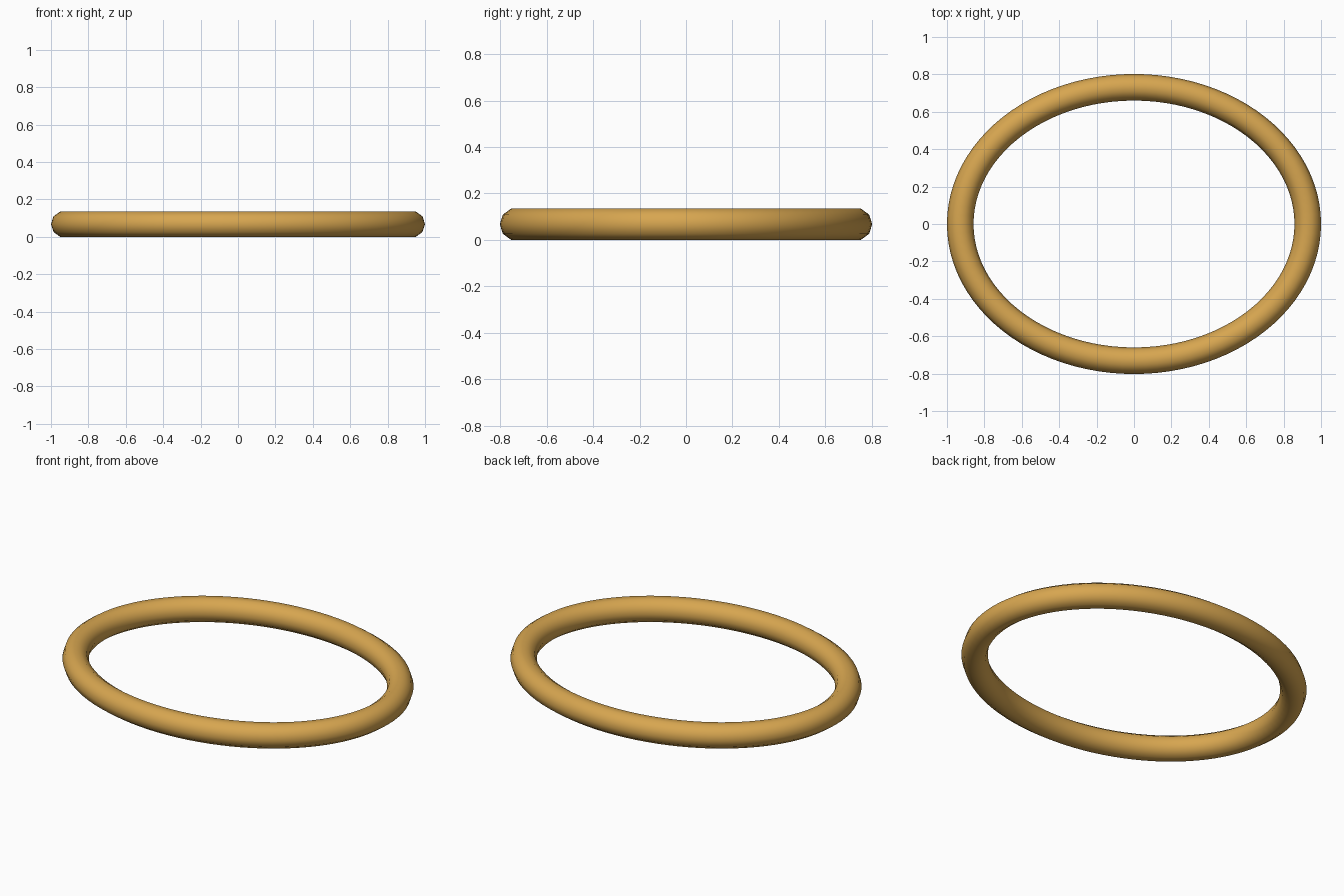
import bpy, bmesh
from math import sin, cos, pi, hypot

if "Cube" in bpy.data.objects:
    bpy.data.objects.remove(bpy.data.objects["Cube"])

A, B = 0.929, 0.731     # centre line half-axes
R, SIDES, STEPS = 0.071, 10, 96
H = R * sin(2 * pi / 5)  # half height of the ten-sided section

# elliptical ring: ten-sided section swept along an ellipse
bm = bmesh.new()
rings = []
for i in range(STEPS):
    t = 2 * pi * i / STEPS
    nx, ny = B * cos(t), A * sin(t)
    n = hypot(nx, ny)
    ring = []
    for j in range(SIDES):
        a = 2 * pi * j / SIDES
        d = R * cos(a) / n
        ring.append(bm.verts.new((A * cos(t) + nx * d, B * sin(t) + ny * d, H + R * sin(a))))
    rings.append(ring)
for i in range(STEPS):
    p, q = rings[i], rings[(i + 1) % STEPS]
    for j in range(SIDES):
        k = (j + 1) % SIDES
        bm.faces.new((p[j], q[j], q[k], p[k])).smooth = True
bmesh.ops.recalc_face_normals(bm, faces=bm.faces)
mesh = bpy.data.meshes.new("oval_ring")
bm.to_mesh(mesh)
bm.free()

mat = bpy.data.materials.new("gold")
mat.diffuse_color = (0.68, 0.38, 0.08, 1)
mat.use_nodes = True
mat.node_tree.nodes["Principled BSDF"].inputs["Base Color"].default_value = mat.diffuse_color
mesh.materials.append(mat)
bpy.context.collection.objects.link(bpy.data.objects.new("oval_ring", mesh))
